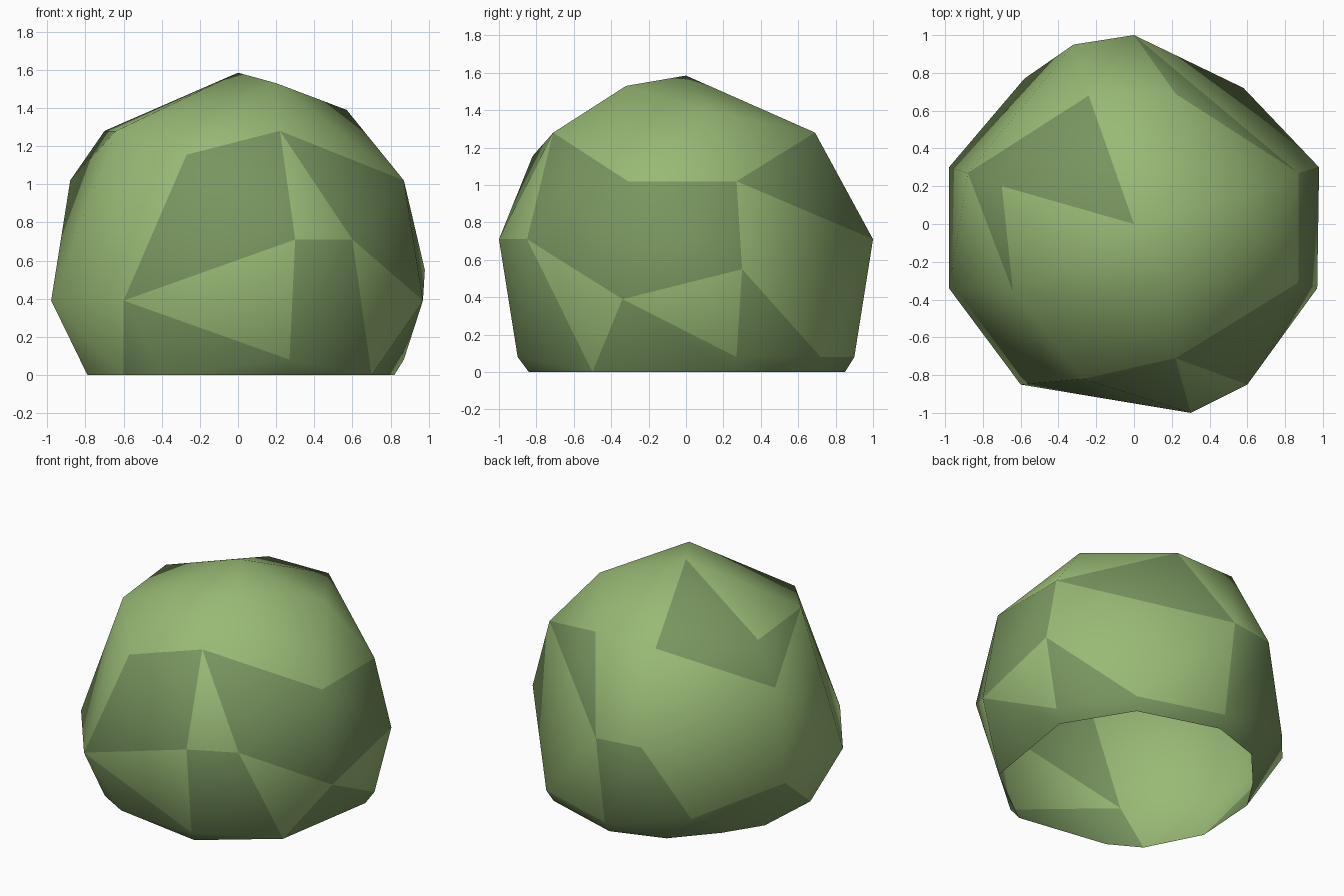
import bpy, bmesh

if "Cube" in bpy.data.objects:
    bpy.data.objects.remove(bpy.data.objects["Cube"])

# Corner points of the faceted bush, grouped by height; each gets a letter in order
LETTERS = "ABCDEFGHIJKLMNOPQRSTUVWXYZabcdefghijk"
RINGS = [
    (1.585, [(0, 0)]),
    (1.53, [(.20, -.32)]),
    (1.39, [(.57, .14)]),
    (1.28, [(.22, -.71), (.22, .69), (-.24, .68), (-.70, .20), (-.64, -.36)]),
    (1.155, [(-.27, -.82)]),
    (1.02, [(.87, -.31), (.87, .27), (-.88, .27)]),
    (.71, [(.30, -1), (.60, -.85), (0, 1), (-.32, .95)]),
    (.55, [(.98, .30)]),
    (.39, [(.97, -.34), (-.60, -.85), (-.98, -.34), (-.98, .30)]),
    (.21, [(-.58, .77)]),
    (.08, [(.27, -.90), (.87, .27), (.58, .72), (0, .90)]),
    (0, [(.70, -.50), (.25, -.84), (-.39, -.74), (-.60, -.62), (-.79, -.25),
         (-.76, .21), (-.60, .46), (-.36, .73), (0, .85), (.55, .68), (.82, .24)]),
]
# Dark leaf patches, each named by the corners it spans
DARK = ["BCD", "AFGL", "GHL", "TSIDM", "DNRJ", "MNWab", "SWbcd", "JKQR", "KQOE",
        "RXak", "QXYjk", "OPVZhi", "YZij", "Vgh", "VLUfg", "Uef"]


def material(name, colour):
    m = bpy.data.materials.new(name)
    m.diffuse_color = (*colour, 1)
    m.use_nodes = True
    m.node_tree.nodes["Principled BSDF"].inputs["Base Color"].default_value = m.diffuse_color
    return m


# Foliage shell: hull around the corner points
bm = bmesh.new()
names = iter(LETTERS)
letter = {}
for z, ring in RINGS:
    for x, y in ring:
        letter[bm.verts.new((x, y, z))] = next(names)
bmesh.ops.convex_hull(bm, input=list(bm.verts))
bmesh.ops.recalc_face_normals(bm, faces=list(bm.faces))

# Light and dark patches, smooth shading
for f in bm.faces:
    corners = {letter[v] for v in f.verts}
    f.material_index = int(any(corners <= set(p) for p in DARK))
    f.smooth = True

# Open underside
bottom = [f for f in bm.faces if f.calc_center_median().z < .001]
bmesh.ops.delete(bm, geom=bottom, context='FACES_ONLY')
loose = [e for e in bm.edges if not e.link_faces]
bmesh.ops.delete(bm, geom=loose, context='EDGES')
bmesh.ops.delete(bm, geom=[v for v in bm.verts if not v.link_faces], context='VERTS')

mesh = bpy.data.meshes.new("bush_foliage")
bm.to_mesh(mesh)
bm.free()
mesh.materials.append(material("light leaf green", (.32, .49, .18)))
mesh.materials.append(material("dark leaf green", (.19, .30, .115)))
bpy.context.collection.objects.link(bpy.data.objects.new("bush_foliage", mesh))
